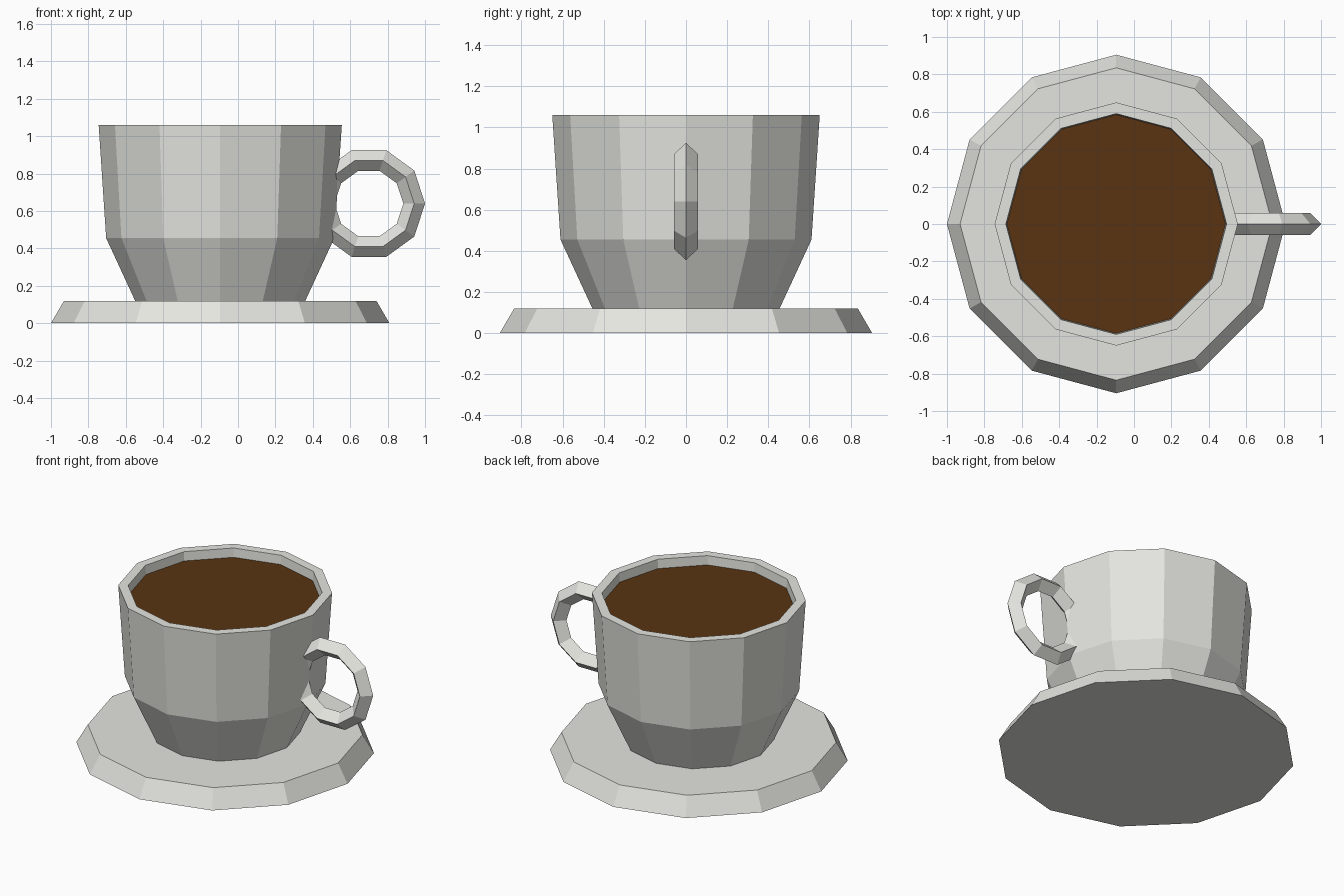
import bpy, bmesh, math

SIDES = 12
CUP_X = -0.095        # axis shared by cup, drink and saucer

cube = bpy.data.objects.get("Cube")
if cube:
    bpy.data.objects.remove(cube, do_unlink=True)


def material(name, rgb):
    mat = bpy.data.materials.new(name)
    mat.use_nodes = True
    mat.diffuse_color = (*rgb, 1)
    mat.node_tree.nodes["Principled BSDF"].inputs["Base Color"].default_value = (*rgb, 1)
    return mat


def finish(name, bm, mat, location):
    bmesh.ops.recalc_face_normals(bm, faces=bm.faces)
    mesh = bpy.data.meshes.new(name)
    bm.to_mesh(mesh)
    bm.free()
    mesh.materials.append(mat)
    obj = bpy.data.objects.new(name, mesh)
    obj.location = location
    bpy.context.collection.objects.link(obj)
    return obj


def lathe(name, profile, mat):
    """Turn a (radius, height) profile about z, closing both ends."""
    bm = bmesh.new()
    rings = []
    for r, z in profile:
        angles = [math.tau * i / SIDES for i in range(SIDES)]
        rings.append([bm.verts.new((r * math.cos(a), r * math.sin(a), z)) for a in angles])
    for low, high in zip(rings, rings[1:]):
        for i in range(SIDES):
            j = (i + 1) % SIDES
            bm.faces.new((low[i], low[j], high[j], high[i]))
    bm.faces.new(rings[0])
    bm.faces.new(rings[-1])
    return finish(name, bm, mat, (CUP_X, 0, 0))


def ring(name, major, minor, segments, mat, location):
    """Upright ring in the xz plane with a diamond cross-section."""
    bm = bmesh.new()
    section = [(minor, 0), (0, minor), (-minor, 0), (0, -minor)]
    loops = []
    for i in range(segments):
        a = math.tau * i / segments
        loops.append([bm.verts.new(((major + d) * math.cos(a), y, (major + d) * math.sin(a)))
                      for d, y in section])
    for i, loop in enumerate(loops):
        after = loops[(i + 1) % segments]
        for k in range(4):
            m = (k + 1) % 4
            bm.faces.new((loop[k], loop[m], after[m], after[k]))
    return finish(name, bm, mat, location)


china = material("white china", (0.775, 0.783, 0.738))
coffee = material("dark coffee", (0.100, 0.034, 0.006))

# Saucer: a shallow tapered disc
lathe("saucer", [(0.905, 0), (0.835, 0.12)], china)

# Cup: outer wall up to the rim, then down the inside to the floor
lathe("cup", [(0.455, 0.12), (0.61, 0.455), (0.65, 1.06),
              (0.59, 1.06), (0.55, 0.47), (0.41, 0.17)], china)

# Drink: thin disc just below the rim
lathe("drink", [(0.585, 0.993), (0.585, 1.0)], coffee)

# Handle: ring sunk into the cup wall
ring("handle", 0.242, 0.058, 10, china, (0.70, 0, 0.64))
